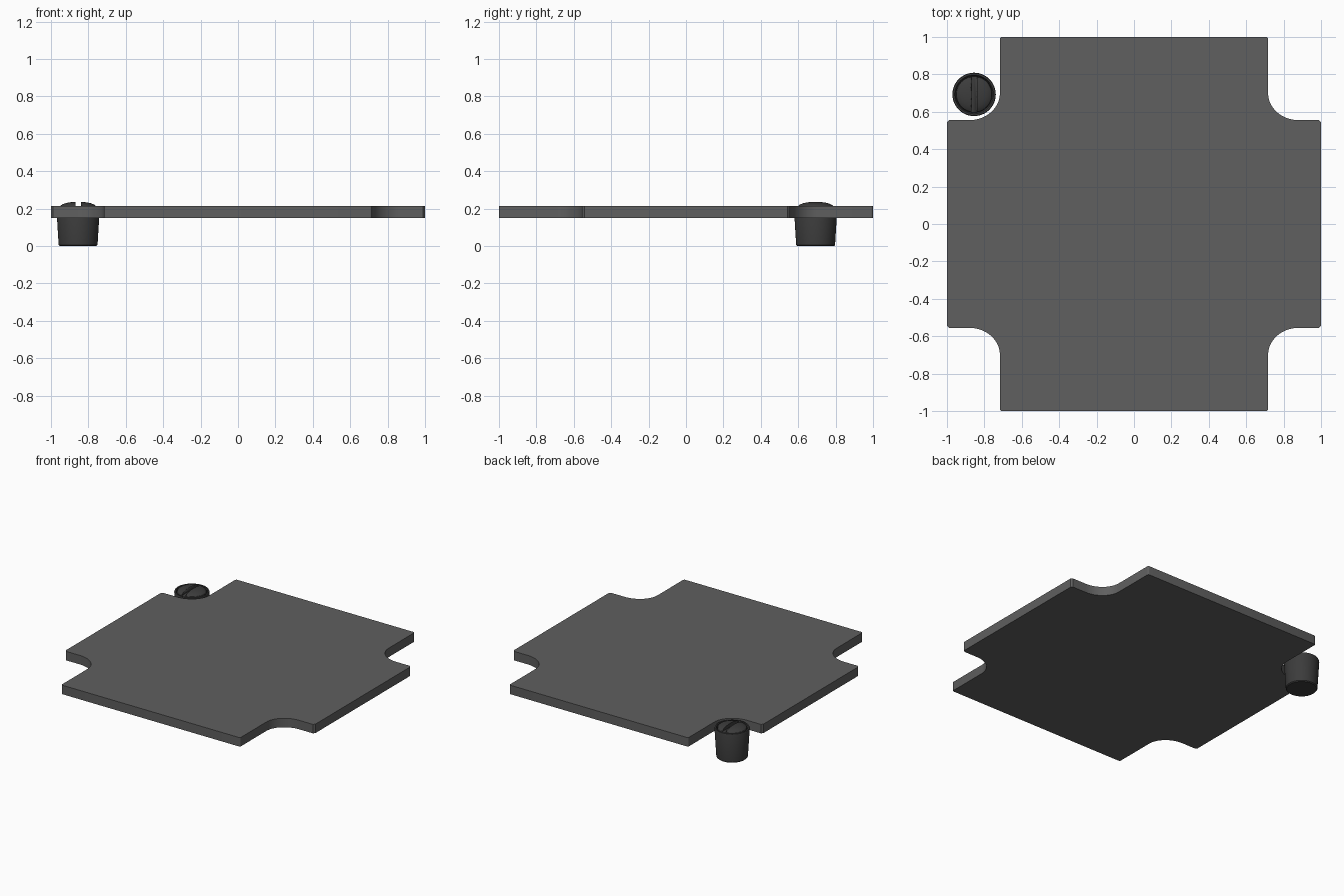
import bpy, bmesh, math
from mathutils import Matrix

if "Cube" in bpy.data.objects:
    bpy.data.objects.remove(bpy.data.objects["Cube"])


def material(name, v):
    m = bpy.data.materials.new(name)
    m.diffuse_color = (v, v, v, 1)
    m.use_nodes = True
    m.node_tree.nodes["Principled BSDF"].inputs["Base Color"].default_value = m.diffuse_color
    return m


def add_object(name, bm, mat, angle):
    bmesh.ops.recalc_face_normals(bm, faces=bm.faces)
    me = bpy.data.meshes.new(name)
    bm.to_mesh(me)
    bm.free()
    me.materials.append(mat)
    ob = bpy.data.objects.new(name, me)
    bpy.context.collection.objects.link(ob)
    bpy.ops.object.select_all(action='DESELECT')
    ob.select_set(True)
    bpy.context.view_layer.objects.active = ob
    bpy.ops.object.shade_smooth_by_angle(angle=math.radians(angle))
    return ob


grey = material("dark grey", 0.115)
black = material("charcoal", 0.045)


def arc(cx, cy, rx, ry, a0, a1, n):
    return [(cx + rx * math.cos(math.radians(a0 + (a1 - a0) * i / n)),
             cy + ry * math.sin(math.radians(a0 + (a1 - a0) * i / n))) for i in range(n + 1)]


# Plate: one quarter of the outline, mirrored around
r = 0.012
quarter = ([(1, 0.555 - r), (1 - r, 0.555)]
           + arc(0.88, 0.70, 0.163, 0.145, 270, 180, 14)
           + arc(0.717 - r, 1 - r, r, r, 0, 90, 4))
outline = (quarter + [(-x, y) for x, y in reversed(quarter)]
           + [(-x, -y) for x, y in quarter] + [(x, -y) for x, y in reversed(quarter)])
bm = bmesh.new()
face = bm.faces.new([bm.verts.new((x, y, 0.15)) for x, y in outline])
top = bmesh.ops.extrude_face_region(bm, geom=[face])
bmesh.ops.translate(bm, vec=(0, 0, 0.065),
                    verts=[g for g in top["geom"] if isinstance(g, bmesh.types.BMVert)])
add_object("plate", bm, grey, 30)


# Turned parts of the corner foot
FX, FY = -0.855, 0.693


def lathe(name, profile, mat):
    bm = bmesh.new()
    n = 48
    rings = [[bm.verts.new((FX + rad * math.cos(2 * math.pi * i / n),
                            FY + rad * math.sin(2 * math.pi * i / n), z)) for i in range(n)]
             for rad, z in profile]
    for a, b in zip(rings, rings[1:]):
        for i in range(n):
            j = (i + 1) % n
            bm.faces.new((a[i], a[j], b[j], b[i]))
    bm.faces.new(rings[0])
    bm.faces.new(rings[-1])
    return add_object(name, bm, mat, 30)


# Tapered foot body with a chamfered rim and shallow recess
lathe("foot", [(0.098, 0), (0.104, 0.006), (0.116, 0.205), (0.113, 0.213),
               (0.104, 0.213), (0.098, 0.195)], black)

# Domed screw head, from a spherical cap
dome = [(0.097, 0.19), (0.097, 0.209)]
dome += [(0.097 * math.cos(t), 0.209 + 0.028 * math.sin(t))
         for t in [math.radians(a) for a in (15, 30, 45, 58, 70, 80, 87)]]
head = lathe("screw_head", dome, black)

# Slot cutter running front to back
bm = bmesh.new()
bmesh.ops.create_cube(bm, size=1, matrix=Matrix.Translation((FX, FY, 0.24))
                      @ Matrix.Diagonal((0.03, 0.3, 0.06, 1)))
cutter = add_object("slot_cutter", bm, black, 30)
cutter.hide_render = True
cutter.hide_set(True)
mod = head.modifiers.new("slot", 'BOOLEAN')
mod.operation = 'DIFFERENCE'
mod.solver = 'EXACT'
mod.object = cutter
